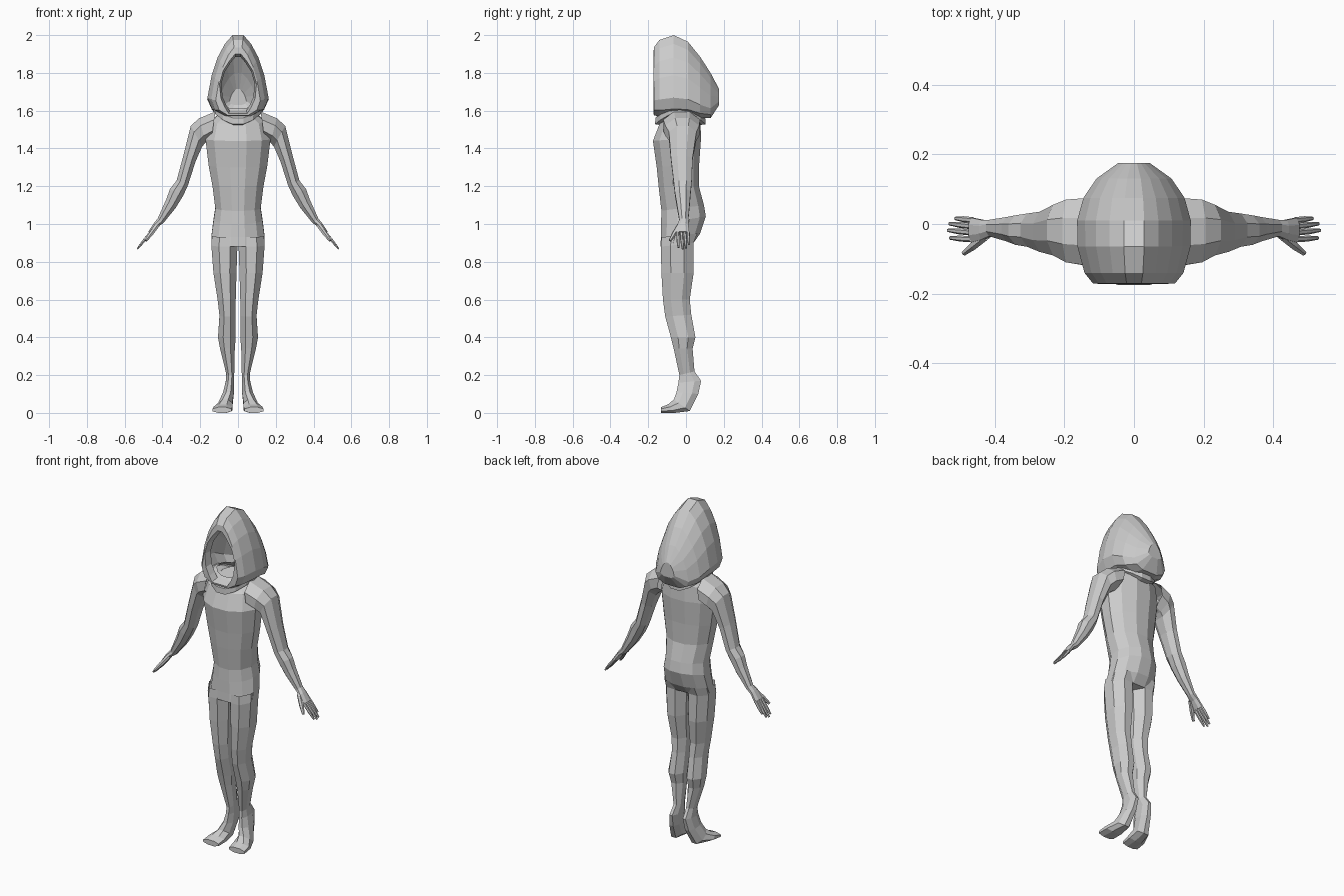
import bpy, bmesh, math
from mathutils import Vector as V


def skin(name, rings, mirror=False, cap0=True, cap1=True):
    """Bridge equal-length closed rings of points into a tube."""
    bm = bmesh.new()
    loops = [[bm.verts.new(p) for p in r] for r in rings]
    n = len(loops[0])
    for a, b in zip(loops, loops[1:]):
        for i in range(n):
            j = (i + 1) % n
            bm.faces.new((a[i], a[j], b[j], b[i]))
    if cap0:
        bm.faces.new(loops[0])
    if cap1:
        bm.faces.new(loops[-1])
    bmesh.ops.recalc_face_normals(bm, faces=bm.faces)
    me = bpy.data.meshes.new(name)
    bm.to_mesh(me)
    bm.free()
    ob = bpy.data.objects.new(name, me)
    bpy.context.collection.objects.link(ob)
    if mirror:
        ob.modifiers.new("mirror", 'MIRROR').use_mirror_merge = False
    return ob


def ring(c, a, b, n):
    """n-sided oval around c with half axes a and b, flat sides on the axes."""
    s = 1 / math.cos(math.pi / n)
    pts = []
    for k in range(n):
        t = (k + .5) * 2 * math.pi / n
        p = c + a * (math.cos(t) * s) + b * (math.sin(t) * s)
        p.z = max(p.z, 0)
        pts.append(p)
    return pts


def body_ring(xi, xo, yf, zf, yb, zb, n):
    """Section from inner/outer x and its front and back points."""
    return ring(V(((xi + xo) / 2, (yf + yb) / 2, (zf + zb) / 2)),
                V(((xo - xi) / 2, 0, 0)),
                V((0, (yb - yf) / 2, (zb - zf) / 2)), n)


def arm_ring(xo, zo, xi, zi, y0, y1, n=8):
    """Section from its upper/outer and lower/inner points and y range."""
    return ring(V(((xo + xi) / 2, (y0 + y1) / 2, (zo + zi) / 2)),
                V(((xo - xi) / 2, 0, (zo - zi) / 2)),
                V((0, (y1 - y0) / 2, 0)), n)


# Torso
torso = [(.09, -.10, 1.575, .05, 1.60), (.15, -.14, 1.53, .075, 1.55),
         (.172, -.175, 1.44, .08, 1.46), (.155, -.155, 1.30, .07, 1.32),
         (.135, -.145, 1.20, .068, 1.20), (.12, -.13, 1.07, .095, 1.10),
         (.13, -.132, 1.00, .105, 1.04), (.14, -.133, .93, .075, .95),
         (.141, -.135, .88, .04, .90)]
skin("torso", [body_ring(-w, w, *r, 12) for w, *r in torso])

# Legs running into raised-heel feet
leg = [(.0, .138, -.13, .93, .06, .95), (.003, .141, -.133, .88, .04, .90),
       (.008, .13, -.13, .74, .04, .74), (.012, .108, -.122, .60, .02, .60),
       (.014, .098, -.11, .51, .028, .52), (.012, .106, -.08, .40, .05, .40),
       (.017, .095, -.065, .34, .035, .34), (.02, .062, -.035, .20, .045, .22),
       (.022, .065, -.04, .16, .08, .17), (.022, .08, -.05, .11, .065, .10),
       (.03, .105, -.065, .07, .02, .01), (.03, .13, -.095, .045, -.06, 0),
       (.035, .135, -.133, .03, -.133, 0)]
skin("leg", [body_ring(*r, 8) for r in leg], mirror=True, cap0=False)

# Arms with palms
arm = [(.12, 1.595, .14, 1.45, -.12, .075), (.205, 1.56, .172, 1.43, -.11, .07),
       (.25, 1.52, .19, 1.41, -.09, .055), (.29, 1.36, .225, 1.33, -.08, .035),
       (.325, 1.23, .265, 1.205, -.065, .03), (.36, 1.185, .29, 1.15, -.06, .025),
       (.38, 1.13, .33, 1.085, -.05, .02), (.425, 1.03, .395, 1.005, -.035, .012),
       (.445, 1.005, .425, .985, -.045, .012), (.475, .96, .455, .945, -.053, .018)]
skin("arm", [arm_ring(*r) for r in arm], mirror=True, cap0=False)

# Fingers and thumb: start and tip points
fingers = [((.462, .011, .957), (.512, .016, .892)),
           ((.462, -.007, .957), (.529, .001, .872)),
           ((.462, -.025, .957), (.533, -.018, .868)),
           ((.462, -.044, .957), (.527, -.040, .875)),
           ((.425, -.035, .995), (.488, -.084, .912))]
for i, (p, q) in enumerate(fingers):
    p, q = V(p), V(q)
    d = (q - p).normalized()
    u = d.cross(V((0, 1, 0))).normalized()
    v = d.cross(u)
    r = .011 if i == 4 else .0075
    skin("thumb" if i == 4 else "finger",
         [ring(p.lerp(q, t), u * r * s, v * r * s, 6)
          for t, s in ((0, 1), (.55, 1), (1, .6))], mirror=True, cap0=False)

# Collar draped round the neck, dipping at front and back
collar = []
for rx, ry, z, dip in ((.10, .09, 1.63, .02), (.13, .135, 1.61, .05),
                       (.128, .137, 1.59, .065), (.10, .10, 1.575, .055)):
    row = []
    for k in range(14):
        t = 2 * math.pi * k / 14
        row.append((rx * math.cos(t), -.03 + ry * math.sin(t),
                    z - dip * math.sin(t) ** 2))
    collar.append(row)
skin("collar", collar, cap0=False, cap1=False)

# Hollow hood: egg-shaped hoops from the face opening to the back
egg = [(0, .45), (.08, .85), (.22, 1), (.5, .86), (.72, .67), (.89, .43), (1, .18)]
opening = [(0, .5), (.1, .7), (.25, .92), (.5, 1), (.72, .8), (.89, .45), (1, .15)]


def hoop(shape, y, top, bottom, w):
    half = [(w * s, y, bottom + (top - bottom) * t) for t, s in shape]
    return half + [(-x, y, z) for x, y, z in reversed(half)]


hood = [hoop(opening, -.13, 1.885, 1.60, .088), hoop(opening, -.172, 1.90, 1.585, .098)]
hood += [hoop(egg, *r) for r in (
    (-.17, 1.935, 1.575, .118), (-.14, 1.975, 1.57, .142), (-.065, 2.0, 1.575, .162),
    (.01, 1.965, 1.575, .163), (.075, 1.885, 1.56, .145), (.13, 1.80, 1.56, .108),
    (.175, 1.715, 1.63, .045))]
skin("hood", hood, cap0=False)
